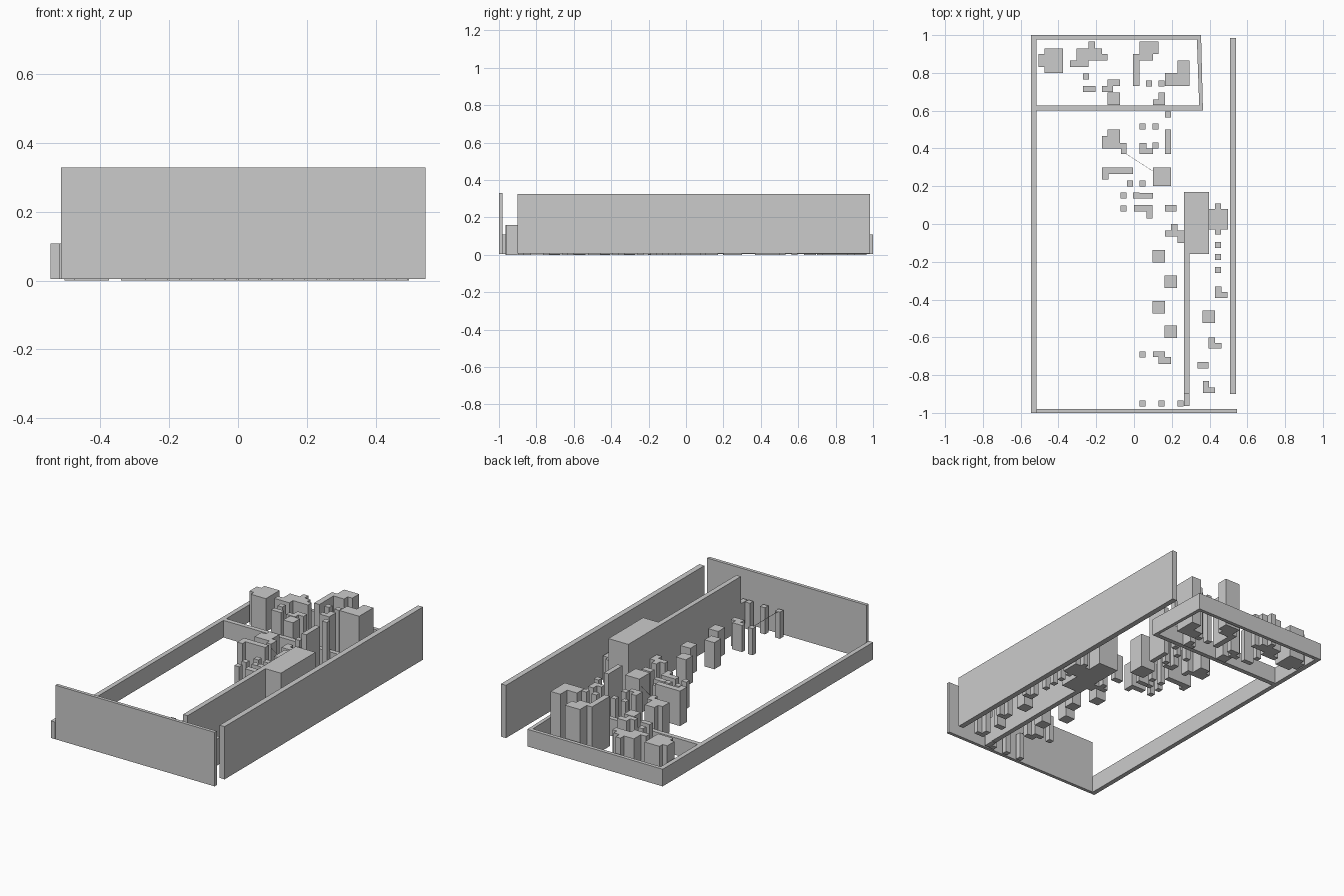
import bpy, bmesh

def prism(bm, pts, z0, z1):
    """Extrude a counter-clockwise outline between two heights."""
    lo = [bm.verts.new((x, y, z0)) for x, y in pts]
    hi = [bm.verts.new((x, y, z1)) for x, y in pts]
    bm.faces.new(lo[::-1])
    bm.faces.new(hi)
    n = len(pts)
    for i in range(n):
        j = (i + 1) % n
        bm.faces.new((lo[i], lo[j], hi[j], hi[i]))

def make(name, outlines, z0, z1):
    bm = bmesh.new()
    for pts in outlines:
        prism(bm, pts, z0, z1)
    me = bpy.data.meshes.new(name)
    bm.to_mesh(me)
    bm.free()
    ob = bpy.data.objects.new(name, me)
    bpy.context.collection.objects.link(ob)
    return ob

def rect(x0, x1, y0, y1):
    return [(x0, y0), (x1, y0), (x1, y1), (x0, y1)]

def sq(x, y, s=0.032):
    h = s / 2
    return rect(x - h, x + h, y - h, y + h)

def rects(rows):
    return [rect(*r) for r in rows]

LOW, MID, TALL, WALL = 0.16, 0.2, 0.3, 0.325

# Low perimeter walls and the rear room
make("left_low_wall", [rect(-.545, -.517, -1, 1)], .005, .108)
make("rear_low_wall", [rect(-.517, .355, .978, 1)], .005, .108)
make("room_divider_wall", [rect(-.517, .365, .6, .628)], .005, .108)
make("slanted_room_wall", [[(.345, .628), (.365, .6), (.355, 1), (.333, .978)]], .005, .108)

# Tall walls and core block
make("front_wall", [rect(-.515, .545, -1, -.98)], .005, .33)
make("right_wall", [rect(.508, .541, -.9, .985)], .008, WALL)
make("inner_wall", [rect(.265, .295, -.9, -.16)], .003, WALL)
make("core_block", [rect(.265, .397, -.16, .17)], 0, WALL)

# Rear room furniture, left half
make("rear_left_cabinets", rects([
    (-.475, -.375, .8, .93), (-.505, -.475, .83, .9),
    (-.24, -.207, .93, .965), (-.305, -.17, .865, .93),
    (-.34, -.24, .83, .865), (-.17, -.14, .865, .9)]), 0, MID)
make("rear_left_seating", rects([
    (-.27, -.205, .7, .73), (-.17, -.11, .7, .73),
    (-.14, -.075, .73, .765), (-.14, -.075, .63, .695)]) + [sq(-.255, .78)], 0, MID)

# Rear room furniture, right half
make("rear_right_cabinets", rects([
    (.03, .13, .9, .965), (.03, .1, .865, .9), (-.005, .03, .73, .9),
    (.165, .23, .765, .8), (.23, .295, .73, .865), (.165, .23, .73, .765),
    (.13, .165, .66, .695), (.1, .165, .63, .66)])
    + [sq(.08, .745), sq(.146, .745)], 0, TALL)

# Middle area desks, cabinets and chairs
make("slim_partition", [rect(.165, .195, .37, .5), sq(.18, .58)], 0, TALL)
make("middle_desks", rects([
    (-.14, -.075, .43, .5), (-.17, -.14, .43, .465), (-.17, -.07, .4, .43),
    (-.07, -.04, .37, .43), (.03, .065, .37, .43), (.065, .1, .37, .4)])
    + [sq(.045, .515), sq(.113, .515), sq(.113, .415)], 0, .18)
make("centre_desks", rects([
    (-.17, -.135, .235, .3), (-.135, -.07, .265, .3),
    (-.07, -.005, .265, .3), (.1, .195, .2, .3)]), 0, .21)
make("middle_chairs", [sq(x, y) for x, y in [
    (-.02, .215), (.045, .215), (-.055, .15), (.012, .15), (-.055, .083)]]
    + rects([(.03, .1, .135, .165), (0, .065, .065, .1), (.065, .097, .03, .1)]), 0, LOW)
make("side_counter", rects([
    (.165, .225, .065, .1), (.197, .23, -.035, 0),
    (.165, .265, -.067, -.035), (.23, .265, -.1, -.067)]), 0, LOW)

# Staggered square tables along the passage
make("square_tables", [sq(x, y, .066) for x, y in [
    (.13, -.17), (.195, -.305), (.13, -.44), (.195, -.57), (.395, -.49)]], 0, LOW)

# Front posts
make("front_posts", [sq(x, y) for x, y in [
    (.045, -.69), (.045, -.95), (.145, -.95), (.245, -.95)]]
    + rects([(.1, .165, -.705, -.675), (.13, .195, -.74, -.705),
             (.265, .295, -.963, -.9)]), 0, LOW)

# Furniture between the inner wall and the right wall
make("right_side_furniture", rects([
    (.395, .497, -.03, .08), (.43, .462, -.36, -.33), (.43, .495, -.392, -.36),
    (.395, .43, -.66, -.6), (.43, .462, -.66, -.63), (.335, .395, -.765, -.73),
    (.365, .397, -.895, -.83), (.397, .43, -.895, -.865)])
    + [sq(.445, y) for y in (.092, -.04, -.11, -.175, -.243)], 0, LOW)

# Thin connecting wires
make("front_wire", [rect(.044, .046, -.934, -.706)], .157, .159)
make("desk_wire", [[(-.04, .369), (.1, .279), (.1, .281), (-.04, .371)]], .157, .159)
